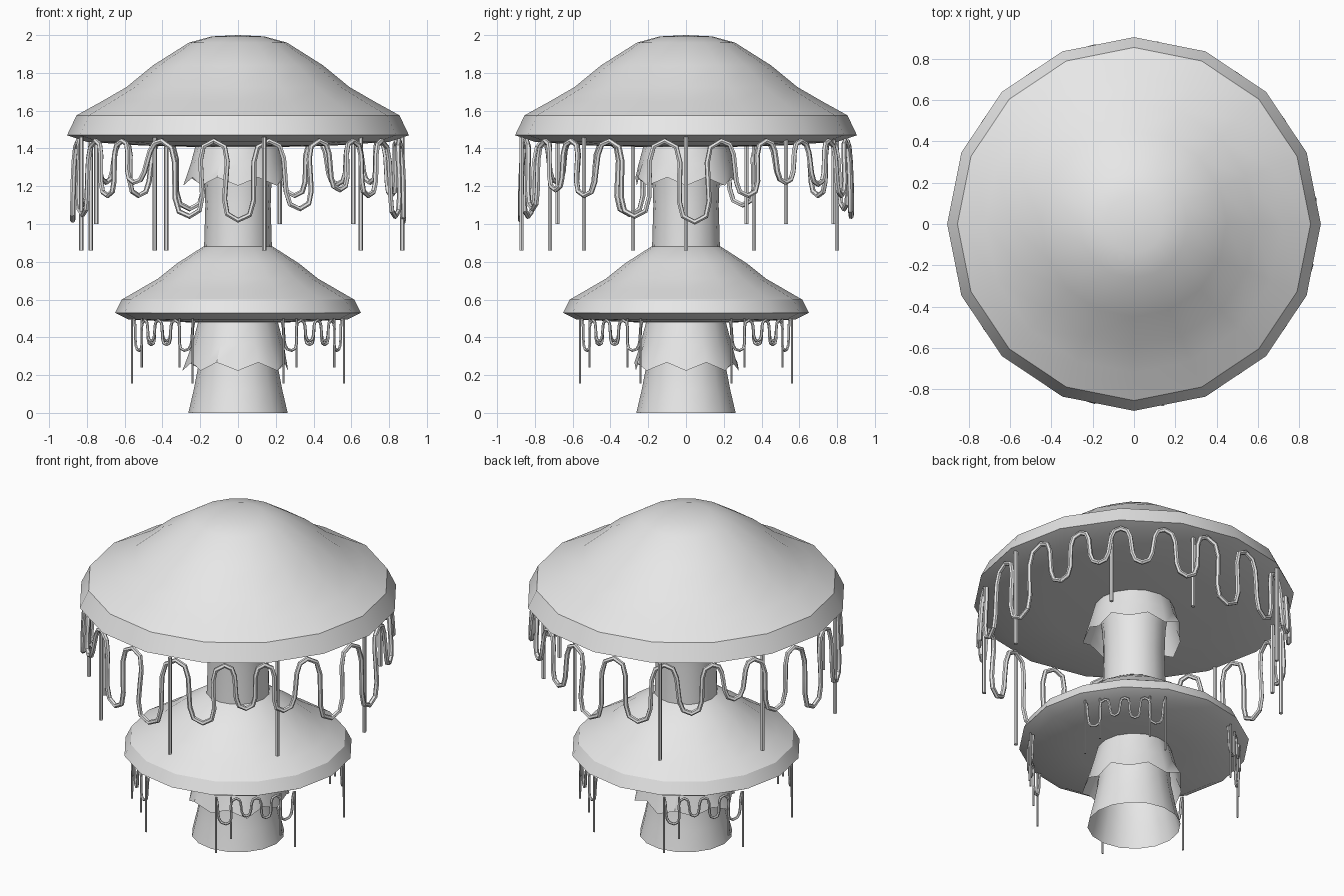
import bpy, bmesh, math

if "Cube" in bpy.data.objects:
    bpy.data.objects.remove(bpy.data.objects["Cube"])

grey = bpy.data.materials.new("pale_grey")
grey.diffuse_color = (0.8, 0.8, 0.8, 1)
grey.use_nodes = True
grey.node_tree.nodes["Principled BSDF"].inputs["Base Color"].default_value = grey.diffuse_color


def finish(ob):
    ob.data.materials.append(grey)
    bpy.ops.object.select_all(action='DESELECT')
    ob.select_set(True)
    bpy.context.view_layer.objects.active = ob
    if ob.type == 'CURVE':
        bpy.ops.object.convert(target='MESH')
        ob = bpy.context.object
    bpy.ops.object.shade_smooth_by_angle(angle=math.radians(32))


def lathe(name, profile, sides=16, wobble=None):
    """Revolve (radius, z) points; wobble(i, j, r, z) may shift a ring's points."""
    bm = bmesh.new()
    rings = []
    for j, (r, z) in enumerate(profile):
        if r == 0:
            rings.append([bm.verts.new((0, 0, z))] * sides)
            continue
        ring = []
        for i in range(sides):
            rr, zz = wobble(i, j, r, z) if wobble else (r, z)
            a = math.tau * i / sides
            ring.append(bm.verts.new((rr * math.cos(a), rr * math.sin(a), zz)))
        rings.append(ring)
    for lo, hi in zip(rings, rings[1:]):
        for i in range(sides):
            k = (i + 1) % sides
            loop = list(dict.fromkeys((lo[i], lo[k], hi[k], hi[i])))
            bm.faces.new(loop)
    me = bpy.data.meshes.new(name)
    bm.to_mesh(me)
    bm.free()
    ob = bpy.data.objects.new(name, me)
    bpy.context.collection.objects.link(ob)
    finish(ob)


def strand(name, points, radius, closed=False):
    """Round tube through the points."""
    cu = bpy.data.curves.new(name, 'CURVE')
    cu.dimensions = '3D'
    cu.bevel_depth = radius
    cu.bevel_resolution = 1
    cu.resolution_u = 6 if len(points) > 2 else 1
    cu.use_fill_caps = True
    sp = cu.splines.new('BEZIER')
    sp.bezier_points.add(len(points) - 1)
    for bp, p in zip(sp.bezier_points, points):
        bp.co = p
        bp.handle_left_type = bp.handle_right_type = 'AUTO'
    sp.use_cyclic_u = closed
    ob = bpy.data.objects.new(name, cu)
    bpy.context.collection.objects.link(ob)
    finish(ob)


def polar(r, deg, z):
    a = math.radians(deg)
    return (r * math.cos(a), r * math.sin(a), z)


# Caps: underside, rim and domed top
lathe("upper_cap", [(0, 1.405), (0.2, 1.407), (0.5, 1.415), (0.8, 1.435), (0.905, 1.47),
                    (0.855, 1.575), (0.72, 1.65), (0.59, 1.725), (0.45, 1.84),
                    (0.26, 1.96), (0.14, 1.993), (0, 2.0)])
lathe("lower_cap", [(0, 0.478), (0.3, 0.48), (0.58, 0.495), (0.65, 0.53),
                    (0.615, 0.6), (0.52, 0.655), (0.425, 0.71), (0.325, 0.79),
                    (0.185, 0.88), (0.1, 0.9), (0, 0.905)])

# Stems, open at the foot
lathe("lower_stem", [(0.263, 0), (0.235, 0.12), (0.21, 0.25), (0.19, 0.48)])
lathe("upper_stem", [(0.18, 0.86), (0.173, 1.1), (0.178, 1.25), (0.2, 1.42)])


# Flared skirts with a ragged hem
def hem(i, j, r, z):
    if j == 0:
        return r + 0.015 * (i % 3 - 1), z + 0.022 * (1 if i % 2 else -1)
    return r, z


lathe("lower_skirt", [(0.28, 0.245), (0.243, 0.36), (0.21, 0.485)], wobble=hem)
lathe("upper_skirt", [(0.275, 1.225), (0.25, 1.32), (0.225, 1.415)], wobble=hem)

# Long and short rods under the upper cap
long_rods = [(0.87, 0.0), (0.14, -0.87), (0.65, -0.54), (-0.83, -0.28),
             (-0.44, -0.72), (-0.38, 0.8), (-0.78, 0.36)]
short_rods = [(0.61, 0.53), (-0.75, 0.32), (0.22, 0.78), (-0.44, -0.68)]
for pts, end in ((long_rods, 0.86), (short_rods, 1.0)):
    for x, y in pts:
        strand("upper_rod", [(x, y, 1.46), (x, y, end)], 0.012)

# Looping fringe under the upper cap: (angle, depth) of each dip
dips = [(3, 1.01), (22, 1.15), (37, 1.22), (53, 1.21), (70, 1.15), (87, 1.04),
        (107, 1.08), (127, 1.15), (143, 1.22), (160, 1.1), (180, 1.02), (200, 1.05),
        (218, 1.15), (231, 1.22), (253, 1.04), (270, 1.02), (292, 1.08),
        (308, 1.18), (322, 1.15), (342, 1.04)]
fringe = []
for (a, z), (b, _) in zip(dips, dips[1:] + [(363, 0)]):
    fringe += [polar(0.875, a, z), polar(0.86, (a + b) / 2, 1.44)]
strand("upper_fringe", fringe, 0.014, closed=True)

# Four clusters of rods and fringe under the lower cap
for q in range(4):
    base = 90 * q
    for r, ang, end in ((0.61, 23.2, 0.155), (0.597, 31.3, 0.24),
                        (0.597, 58.7, 0.24), (0.61, 66.8, 0.155)):
        strand("lower_rod", [polar(r, base + ang, 0.5), polar(r, base + ang, end)], 0.006)
    loops = []
    for k in range(9):
        z = 0.49 if k % 2 == 0 else (0.33, 0.38, 0.36, 0.33)[k // 2]
        loops.append(polar(0.595, base + 23 + 44 * k / 8, z))
    strand("lower_fringe", loops, 0.008)
